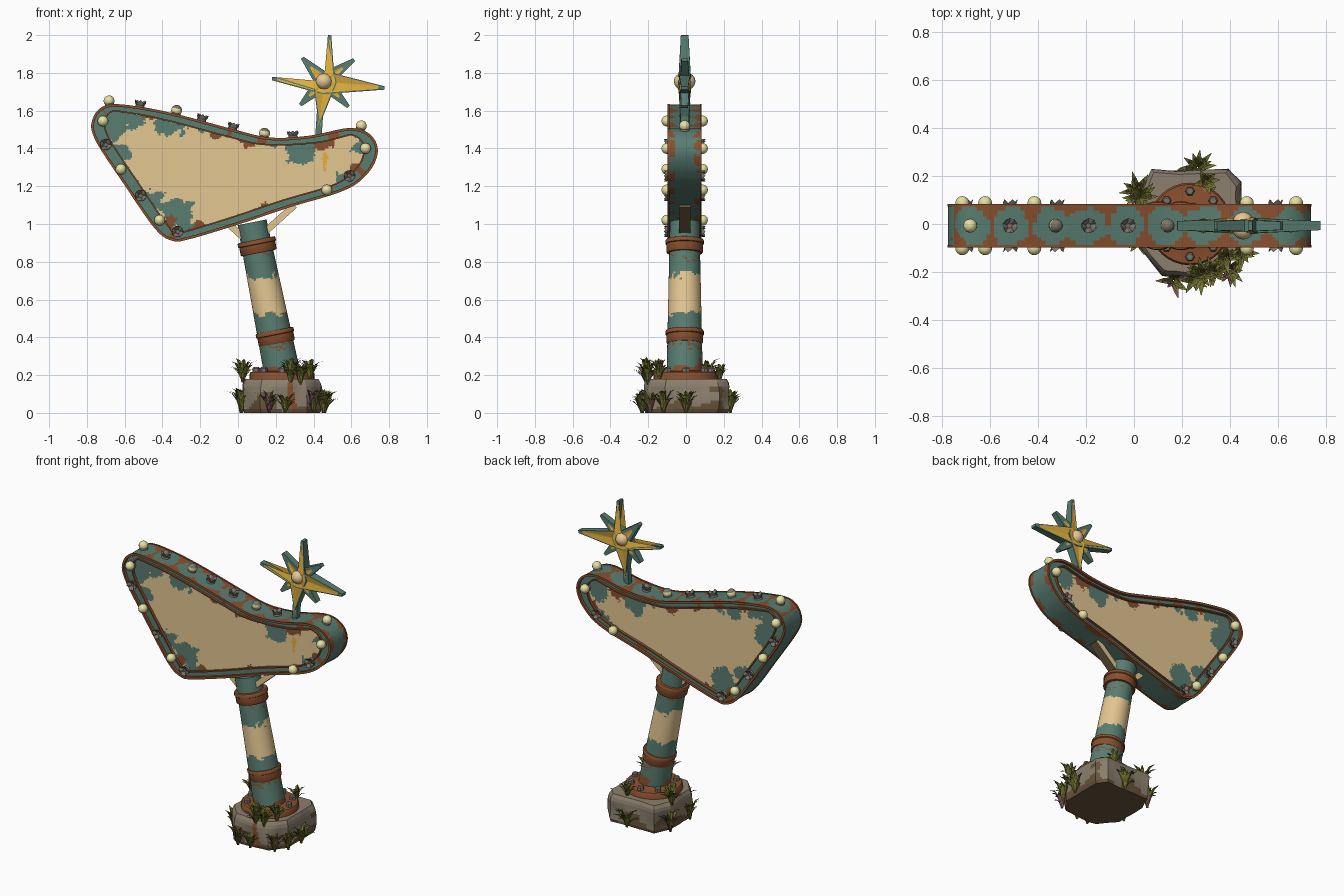
import bpy, bmesh, math, random
from mathutils import Vector as V, noise

random.seed(4)
if "Cube" in bpy.data.objects:
    bpy.data.objects.remove(bpy.data.objects["Cube"])

COLOURS = {
    "cream paint": (.78, .57, .29), "teal paint": (.10, .205, .165), "rust": (.25, .08, .028),
    "gold": (.77, .44, .05), "bulb glass": (.80, .75, .36), "grey metal": (.20, .175, .15),
    "stone": (.26, .215, .155), "brown stone": (.14, .09, .045), "olive leaf": (.17, .17, .03),
    "mauve petal": (.24, .085, .14)}
MATS = {}
for label, rgb in COLOURS.items():
    m = MATS[label] = bpy.data.materials.new(label)
    m.use_nodes = True
    m.diffuse_color = (*rgb, 1)
    bsdf = m.node_tree.nodes["Principled BSDF"]
    bsdf.inputs["Base Color"].default_value = (*rgb, 1)
    bsdf.inputs["Roughness"].default_value = .8
CREAM, TEAL, RUST, GOLD, GLASS, METAL, STONE, BROWN, LEAF, MAUVE = COLOURS
YC = -.007  # depth centre of the sign


def rough(p, freq):
    return noise.noise(V(p) * freq)


def finish(name, bm, paint, smooth=False):
    """Turn a bmesh into an object, with paint(face) naming each face's colour."""
    me = bpy.data.meshes.new(name)
    ob = bpy.data.objects.new(name, me)
    bpy.context.collection.objects.link(ob)
    slots = []
    for f in bm.faces:
        label = paint(f)
        if label not in slots:
            slots.append(label)
            me.materials.append(MATS[label])
        f.material_index = slots.index(label)
    bm.to_mesh(me)
    bm.free()
    if smooth:
        bpy.ops.object.select_all(action='DESELECT')
        ob.select_set(True)
        bpy.context.view_layer.objects.active = ob
        bpy.ops.object.shade_smooth_by_angle(angle=math.radians(40))


def loft(name, rings, rule, caps=True, smooth=True):
    """Skin closed rings; rule is a colour or a function (centre, row)."""
    bm = bmesh.new()
    loops = [[bm.verts.new(p) for p in r] for r in rings]
    rows = {}
    for i, (a, b) in enumerate(zip(loops, loops[1:])):
        for j in range(len(a)):
            k = (j + 1) % len(a)
            rows[bm.faces.new((a[j], a[k], b[k], b[j]))] = i
    if caps:
        rows[bm.faces.new(loops[0])] = 0
        rows[bm.faces.new(loops[-1])] = len(rings) - 2
    bmesh.ops.recalc_face_normals(bm, faces=bm.faces)
    paint = (lambda f: rule) if isinstance(rule, str) else (lambda f: rule(f.calc_center_median(), rows[f]))
    finish(name, bm, paint, smooth)


def lathe(name, base, axis, profile, rule, segs=16, smooth=True):
    q = V(axis).to_track_quat('Z', 'Y')
    turn = [math.tau * k / segs for k in range(segs)]
    rings = [[V(base) + q @ V((r * math.cos(a), r * math.sin(a), h)) for a in turn] for r, h in profile]
    loft(name, rings, rule, smooth=smooth)


def ball(name, centre, axis, r, rule):
    arc = [math.pi * (.02 + .96 * k / 8) for k in range(9)]
    lathe(name, centre, axis, [(r * math.sin(a), -r * math.cos(a)) for a in arc], rule, 12)


def beam(name, a, b, wide, deep, rule):
    a, b = V(a), V(b)
    side = (b - a).cross(V((0, 1, 0))).normalized() * wide / 2
    back = V((0, deep / 2, 0))
    loft(name, [[p + side + back, p + side - back, p - side - back, p - side + back] for p in (a, b)],
         rule, smooth=False)


# Sign outline: a closed smooth curve through a few points
KEYS = [(-.69, 1.628), (-.52, 1.618), (-.31, 1.575), (-.03, 1.50), (.17, 1.455), (.38, 1.465), (.59, 1.505),
        (.70, 1.47), (.737, 1.38), (.685, 1.27), (.56, 1.18), (.27, 1.09), (0, 1.0), (-.26, .922),
        (-.35, .915), (-.44, .98), (-.60, 1.21), (-.755, 1.45), (-.765, 1.56)]
outline = []
for i in range(len(KEYS)):
    a, b, c, d = (V(KEYS[(i + k) % len(KEYS)]) for k in (-1, 0, 1, 2))
    for s in range(12):
        t = s / 12
        outline.append(b + (c - a) * t / 2 + (2 * a - 5 * b + 4 * c - d) * t * t / 2
                       + (3 * b - a - 3 * c + d) * t ** 3 / 2)
N = len(outline)
inward = []
for i in range(N):
    t = (outline[(i + 1) % N] - outline[i - 1]).normalized()
    inward.append(V((t.y, -t.x)))


def ring(fixed, share, y):
    """Outline moved inward; the lamp channel is wider at the two ends."""
    pts = [p + n * (fixed + share * (.028 + .038 * abs(n.x))) for p, n in zip(outline, inward)]
    return [V((p.x, YC + y, p.y)) for p in pts]


# Sign shell: inner rim, lamp channel, outer rim, broad band, mirrored to the back.
# Top lamps: x, z, state (0 broken, 1 whole, 2 whole with a sooty crown)
TOP_LAMPS = [(-.675, 1.64, 1), (-.515, 1.62, 0), (-.34, 1.58, 2), (-.19, 1.55, 0), (-.035, 1.5, 0),
             (.13, 1.46, 2), (.29, 1.46, 0), (.65, 1.5, 1)]
half = [(.008, 1, -.066), (.008, 1, -.086), (0, 1, -.086), (0, 1, -.072), (.011, 0, -.072),
        (.011, 0, -.09), (-.003, 0, -.09), (-.003, 0, -.08), (0, 0, -.08)]
section = half + [(0, 0, -.0625 + .0125 * k) for k in range(11)] + [(a, b, -y) for a, b, y in reversed(half)]


def shell_paint(c, row):
    row = min(row, len(section) - 2 - row)
    if row == 3:
        return RUST if rough(c, 12) > .3 else TEAL
    if row < 8:
        return RUST
    n = rough(c, 14)
    if c.z > (1.59 if c.x < -.7 else 1.44 if c.x < .6 else 1.46):
        gap = min(math.hypot(c.x - x, c.y - YC) for x in [lamp[0] for lamp in TOP_LAMPS] + [.47])
        return RUST if gap > .078 + .02 * n else TEAL
    return RUST if abs(c.y - YC) > .055 and n > .15 else TEAL


loft("sign_shell", [ring(*s) for s in section], shell_paint, caps=False)

# Sign panels: fine jittered grid, painted with worn patches
edge = [V((p.x, p.z)) for p in ring(.003, 1, 0)]
PATCHES = [(-.67, 1.53, .085), (-.55, 1.57, .06), (-.39, 1.53, .06), (-.30, 1.53, .045), (-.19, 1.52, .03),
           (.33, 1.40, .085), (-.32, 1.06, .085), (-.45, 1.13, .05), (.66, 1.42, .05), (.56, 1.22, .045),
           (-.62, 1.37, .045), (-.28, .97, .05), (.2, 1.43, .03), (.47, 1.17, .035)]
BACK_PATCHES = PATCHES + [(.60, 1.40, .075), (-.62, 1.43, .07)]
RUSTY = [(.45, 1.425, .045), (.06, 1.45, .045), (-.2, .975, .035), (.14, 1.07, .025), (-.12, 1.5, .03),
         (-.46, 1.58, .035), (-.37, 1.0, .035), (.63, 1.3, .03)]


def inside(x, z):
    hit = False
    for a, b in zip(edge, edge[1:] + edge[:1]):
        if (a.y > z) != (b.y > z) and x < a.x + (z - a.y) * (b.x - a.x) / (b.y - a.y):
            hit = not hit
    return hit


def panel_paint(f):
    c = f.calc_center_median()
    front = c.y < YC
    n = .03 * rough(c, 22) + .02 * rough(c, 60)
    near = lambda spots: any(math.hypot(c.x - x, c.z - z) < r + n for x, z, r in spots)
    if front and abs(c.x - .46) < .015 + n / 3 and 1.28 < c.z < 1.39 + n:
        return GOLD
    return RUST if near(RUSTY) else TEAL if near(PATCHES if front else BACK_PATCHES) else CREAM


STEP = .01
for name, side in (("front_panel", -1), ("back_panel", 1)):
    bm = bmesh.new()
    grid = {}

    def corner(i, j):
        if (i, j) not in grid:
            jog = [random.uniform(-.3, .3) * STEP for k in range(2)]
            grid[i, j] = bm.verts.new((i * STEP + jog[0], YC + side * .069, j * STEP + jog[1]))
        return grid[i, j]

    for i in range(-80, 78):
        for j in range(88, 168):
            if inside((i + .5) * STEP, (j + .5) * STEP):
                quad = [corner(i, j), corner(i + 1, j), corner(i + 1, j + 1), corner(i, j + 1)]
                bm.faces.new(quad if side < 0 else quad[::-1])
    finish(name, bm, panel_paint)


# Lamps: whole bulbs and jagged broken ones
def lamp(p, axis, state):
    p, axis = V(p), V(axis)
    lathe("lamp_socket", p, axis, [(.026, -.01), (.026, .006), (.019, .014)], METAL, 10)
    if state:
        mid = p + axis * .022
        sooty = lambda c, row: METAL if state == 2 and (c - mid).dot(axis) > .013 else GLASS
        ball("lamp_bulb", mid, axis, .029, sooty)
        return
    q = axis.to_track_quat('Z', 'Y')
    turn = [(math.tau * k / 10, k % 2) for k in range(10)]
    shape = [(.02, .004, 0), (.031, .022, .016), (.025, .02, .014), (.008, .012, 0)]
    loft("broken_bulb", [[p + q @ V((r * math.cos(a), r * math.sin(a), h + s * up)) for a, up in turn]
                         for r, h, s in shape], METAL, smooth=False)


FACE_LAMPS = [(-.715, 1.545, 1), (-.70, 1.42, 0), (-.62, 1.29, 1), (-.515, 1.15, 0), (-.415, 1.02, 1),
              (-.32, .96, 0), (.47, 1.18, 1), (.59, 1.255, 0), (.675, 1.4, 1)]
for x, z, state in FACE_LAMPS:
    for side in (-1, 1):
        lamp((x, YC + side * .072, z), (0, side, 0), state)
for x, z, state in TOP_LAMPS:
    i = min(range(N), key=lambda k: (outline[k] - V((x, z))).length)
    lamp((outline[i].x, YC, outline[i].y), (-inward[i].x, 0, -inward[i].y), state)

# Star ornament: a short diagonal star behind a long one
HUB = V((.455, 1.755))


def star(name, tips, valley, depth, peak, shrink):
    pts = []
    for i, t in enumerate(tips):
        t, nxt = V(t), V(tips[(i + 1) % len(tips)])
        blunt = V((t.y, -t.x)).normalized() * .009
        pts += [t - blunt, t + blunt, (t.normalized() + nxt.normalized()).normalized() * valley]
    levels = [(.02, -peak), (shrink, -depth - .002), (1, -depth), (1, depth), (shrink, depth + .002), (.02, peak)]
    thin = lambda p: 1 - .45 * min(1, p.length / .28)
    loft(name, [[V((HUB.x + p.x * s, YC + y * thin(p), HUB.y + p.y * s)) for p in pts] for s, y in levels],
         lambda c, row: GOLD if row in (0, 4) else TEAL, smooth=False)


star("long_star", [(.03, .245), (.32, -.035), (-.275, .015), (-.03, -.27)], .068, .034, .045, .9)
star("short_star", [(.16, .115), (.13, -.135), (-.125, -.125), (-.115, .125)], .055, .026, .03, .62)
for side in (-1, 1):
    ball("star_hub", (HUB.x, YC + side * .012, HUB.y), (0, side, 0), .045, CREAM)
beam("star_post", (.425, YC, 1.45), (.435, YC, 1.6), .034, .036, TEAL)


# Leaning pole with collars and braces
def on_pole(z):
    return V((.222 - .2 * (z - .27), YC, z))


LEAN = (on_pole(1) - on_pole(0)).normalized()


def pole_paint(c, row):
    n = .06 * rough(c, 13) + .03 * rough(c, 40)
    if .53 < c.z + n < .73:
        return CREAM
    return RUST if .83 < c.z + n < .84 or .345 < c.z + n < .355 or c.z + n < .24 else TEAL


lathe("pole", on_pole(.19), LEAN, [(.096 - .018 * k / 90, .835 * k / 90) for k in range(91)], pole_paint, 40)
for z in (.4, .88):
    lathe("pole_collar", on_pole(z) + V((.004, 0, 0)), LEAN, [(.08, -.034), (.093, -.034), (.097, -.028),
          (.097, .012), (.102, .015), (.102, .032), (.098, .037), (.08, .037)], RUST, 28)
weathered = lambda c, row: CREAM if abs(c.y - YC) > .02 else BROWN
beam("right_brace", (-.06, YC, 1.01), (.06, YC, .90), .035, .06, weathered)
beam("left_brace", (.10, YC, .92), (.30, YC, 1.10), .035, .06, weathered)

# Stone footing
FOOT = V((.238, 0))
ROCK = [(.08, .22), (.39, .225), (.44, .17), (.44, -.11), (.36, -.2), (.29, -.22), (.12, -.21), (.03, -.1), (.03, .12)]
plan = [V(a).lerp(V(b), k / 6) - FOOT for a, b in zip(ROCK, ROCK[1:] + ROCK[:1]) for k in range(6)]
levels = [(.98, 0), (1.01, .02)] + [(1.01, .02 + .015 * k) for k in range(1, 9)] + [(.99, .16), (.94, .18)]


def rock_paint(c, row):
    if abs(c.x - .28) < .045 - .3 * c.z + .02 * rough(c, 30) and c.z > .01 and c.y < 0:
        return RUST
    return BROWN if row < len(levels) - 2 and c.z < .06 + .14 * rough(c, 8) else STONE


loft("stone_footing", [[V((FOOT.x + p.x * s, p.y * s, z)) + V((p.x, p.y, 0)) * .05 * rough((p.x, p.y, z), 9)
                        for p in plan] for s, z in levels], rock_paint, smooth=False)

# Flange and bolts
lathe("flange", (.233, 0, .165), (0, 0, 1), [(.172, 0), (.172, .043), (.165, .052), (.11, .054), (.09, .06)], RUST, 32)
for k in range(8):
    a = math.tau * k / 8
    lathe("flange_bolt", (.233 + .137 * math.cos(a), .137 * math.sin(a), .21), (0, 0, 1),
          [(.02, 0), (.02, .026), (.014, .033)], METAL, 6, False)

# Leafy tufts around and on top of the footing: x, y, z, petals, size
TUFTS = [(.02, -.07, 0, 0, 1), (.265, .235, 0, 0, 1), (.165, -.235, 0, 1, .9), (.25, -.23, 0, 0, .8),
         (.40, -.19, 0, 1, 1), (.46, .0, 0, 0, 1), (.45, -.12, 0, 0, 1), (.015, .14, 0, 1, 1),
         (.025, .11, .16, 0, 1), (.30, .18, .17, 0, .7), (.38, -.14, .17, 0, .9), (.28, -.21, .15, 0, 1.1),
         (.33, -.2, .15, 0, .9)]
bm = bmesh.new()
petals = set()
for x, y, z, flower, size in TUFTS:
    for k in range(22):
        a = k * 2.4 + random.random()
        out, side = V((math.cos(a), math.sin(a), 0)), V((-math.sin(a), math.cos(a), 0))
        reach, rise = random.uniform(.02, .085) * size, random.uniform(.09, .165) * size
        strips = []
        for t, w in ((0, .007), (.35, .013), (.7, .01), (1, .001)):
            p = V((x, y, z)) + out * reach * t * (.5 + .5 * t) + V((0, 0, rise * (1.6 * t - .8 * t * t)))
            strips.append([bm.verts.new(q) for q in (p - side * w, p + out * w * .4, p + side * w)])
        for s, u in zip(strips, strips[1:]):
            for j in (0, 1):
                f = bm.faces.new((s[j], u[j], u[j + 1], s[j + 1]))
                if flower and k % 4 == 0:
                    petals.add(f)
finish("leaf_tufts", bm, lambda f: MAUVE if f in petals else LEAF)
